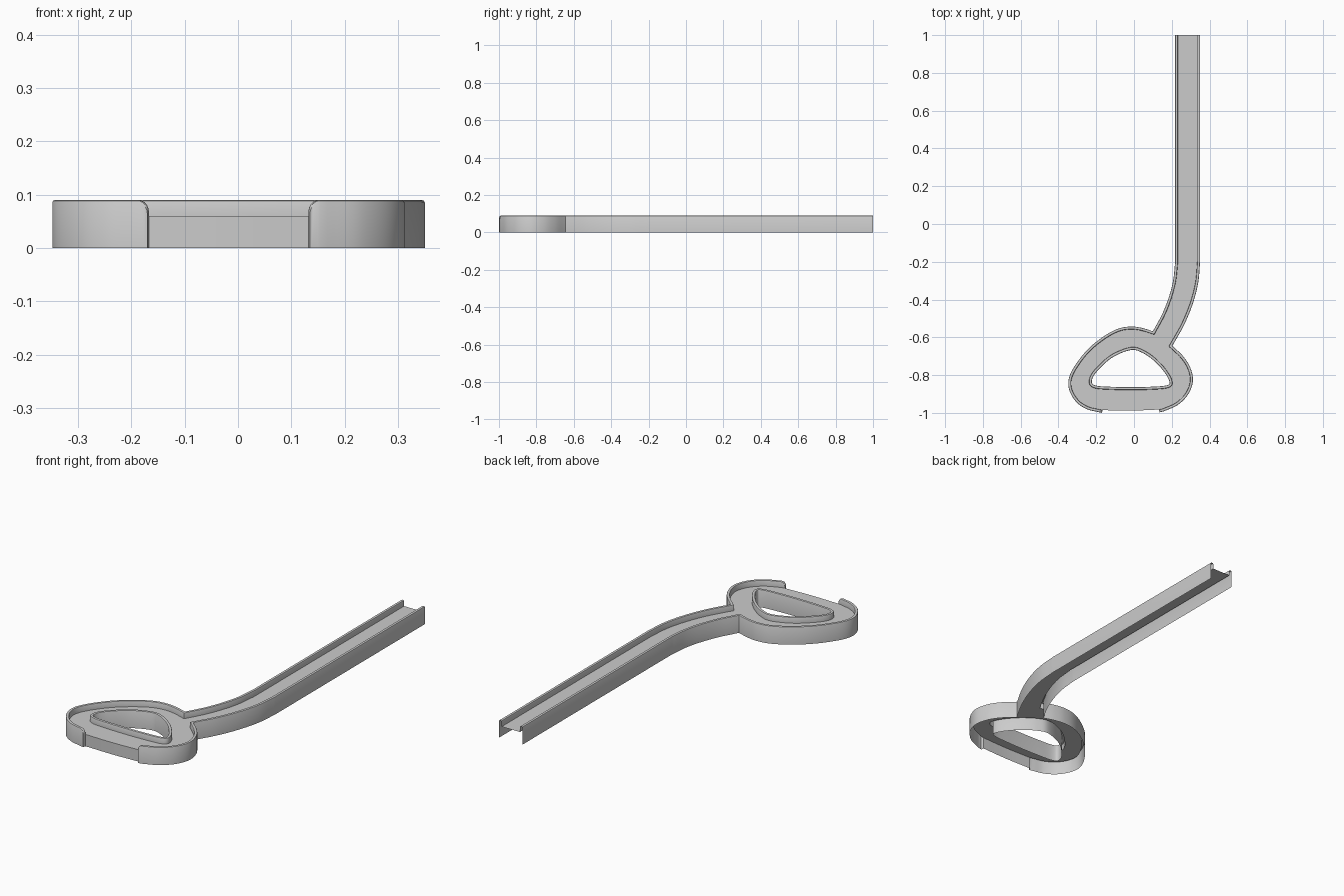
import bpy, bmesh, math
from mathutils import Vector

if "Cube" in bpy.data.objects:
    bpy.data.objects.remove(bpy.data.objects["Cube"])

FLOOR, TOP, WALL, ROUND = 0.06, 0.09, 0.015, 0.02
# rim cross-section: (offset towards the channel, drop below the top)
PROFILE = [(0, 0.005), (0.0015, 0.0015), (0.005, 0), (WALL - 0.005, 0),
           (WALL - 0.0015, 0.0015), (WALL, 0.005)]


def spline(pts, n=8, closed=False):
    """Smooth curve through the points."""
    p = [Vector(q) for q in pts]
    if closed:
        p = [p[-1]] + p + p[:2]
    else:
        p = [2 * p[0] - p[1]] + p + [2 * p[-1] - p[-2]]
    out = []
    for a, b, c, d in zip(p, p[1:], p[2:], p[3:]):
        for k in range(n):
            t = k / n
            out.append(0.5 * (2 * b + (c - a) * t + (2 * a - 5 * b + 4 * c - d) * t * t
                              + (3 * b - a - 3 * c + d) * t ** 3))
    return out if closed else out + [p[-2]]


def offset(path, dist, closed=False):
    """Move a path to its left with mitred corners."""
    out, n = [], len(path)
    for i, p in enumerate(path):
        before = path[i - 1] if i or closed else None
        after = path[(i + 1) % n] if i < n - 1 or closed else None
        d1 = (p - before).normalized() if before is not None else (after - p).normalized()
        d2 = (after - p).normalized() if after is not None else d1
        n1, n2 = Vector((-d1.y, d1.x)), Vector((-d2.y, d2.x))
        m = (n1 + n2).normalized()
        out.append(p + m * dist / max(m.dot(n1), 0.4))
    return out


def finish(name, bm):
    me = bpy.data.meshes.new(name)
    bm.to_mesh(me)
    bm.free()
    ob = bpy.data.objects.new(name, me)
    bpy.context.collection.objects.link(ob)
    bpy.ops.object.select_all(action='DESELECT')
    ob.select_set(True)
    bpy.context.view_layer.objects.active = ob
    bpy.ops.object.shade_smooth_by_angle(angle=math.radians(35))
    return ob


def strip(bm, rows, closed=False):
    grid = [[bm.verts.new(c) for c in row] for row in rows]
    for i in range(len(grid) if closed else len(grid) - 1):
        a, b = grid[i], grid[(i + 1) % len(grid)]
        for k in range(len(a) - 1):
            bm.faces.new((a[k], b[k], b[k + 1], a[k + 1]))
    return grid


def wall(name, path, closed=False, shift=0.0, gap_end=None):
    """Skirt, rounded rim and inner wall swept along a path."""
    lines = [offset(path, o + shift, closed) for o, _ in PROFILE]
    rows = []
    for i, p in enumerate(path):
        top = TOP
        if gap_end is not None:
            s = (p - path[gap_end]).length
            if s < ROUND:
                top = TOP - ROUND + math.sqrt(ROUND ** 2 - (ROUND - s) ** 2)
        row = [(*lines[0][i], 0)]
        row += [(*lines[k][i], top - PROFILE[k][1]) for k in range(len(PROFILE))]
        rows.append(row + [(*lines[-1][i], FLOOR)])
    bm = bmesh.new()
    grid = strip(bm, rows, closed)
    if gap_end is not None:      # flat cap where the wall stops at the front
        loop = grid[gap_end] + [bm.verts.new((*lines[-1][gap_end], 0))]
        bm.faces.new(loop if gap_end == 0 else loop[::-1])
    finish(name, bm)
    return lines[-1]


def fine_end(a, b):
    """Closely spaced points from a towards b, for the rounded wall end."""
    a, b = Vector(a), Vector(b)
    d = (b - a).normalized()
    return [a + d * ROUND * (1 - math.cos(math.pi / 2 * k / 6)) for k in range(7)]


# outlines, counter-clockwise round the channel
right_lobe = spline([(0.158, -0.992), (0.233, -0.957), (0.288, -0.9), (0.312, -0.83),
                     (0.298, -0.76), (0.26, -0.7), (0.203, -0.645)])
right_bend = spline([(0.203, -0.645), (0.265, -0.535), (0.312, -0.42), (0.34, -0.31), (0.35, -0.2)])
left_bend = spline([(0.218, -0.2), (0.207, -0.3), (0.185, -0.385), (0.15, -0.475), (0.1, -0.568)])
left_lobe = spline([(0.1, -0.568), (0.042, -0.55), (-0.016, -0.543), (-0.08, -0.553),
                    (-0.15, -0.588), (-0.233, -0.652), (-0.3, -0.731), (-0.343, -0.81),
                    (-0.343, -0.878), (-0.305, -0.943), (-0.25, -0.98), (-0.192, -0.995)])
right = fine_end((0.135, -0.997), right_lobe[0]) + right_lobe[1:] + right_bend[1:] + [Vector((0.35, 1))]
left = ([Vector((0.218, 1))] + left_bend + left_lobe[1:-1]
        + fine_end((-0.17, -1.0), left_lobe[-1])[::-1])
hole = spline([(-0.016, -0.652), (0.05, -0.668), (0.115, -0.712), (0.165, -0.765), (0.198, -0.818),
               (0.2, -0.855), (0.165, -0.871), (0.08, -0.877), (-0.016, -0.879), (-0.115, -0.877),
               (-0.2, -0.871), (-0.235, -0.85), (-0.231, -0.805), (-0.19, -0.752),
               (-0.116, -0.69)], closed=True)

right_in = wall("right_wall", right, gap_end=0)
left_in = wall("left_wall", left, gap_end=len(left) - 1)
hole_in = wall("island_wall", hole, closed=True, shift=-WALL)

# front lip in the gap between the walls
lip = spline([left_in[-1], (-0.016, -0.988), right_in[0]])
bm = bmesh.new()
strip(bm, [[(*p, 0), (*p, FLOOR)] for p in lip])
finish("front_skirt", bm)

# channel floor with the island cut out
bm = bmesh.new()
for loop in (right_in + left_in + lip[1:-1], hole_in):
    vs = [bm.verts.new((*p, FLOOR)) for p in loop]
    for a, b in zip(vs, vs[1:] + vs[:1]):
        bm.edges.new((a, b))
bmesh.ops.triangle_fill(bm, use_beauty=True, edges=bm.edges[:], normal=(0, 0, 1))
for f in bm.faces:
    f.normal_update()
    if f.normal.z < 0:
        f.normal_flip()
finish("channel_floor", bm)
